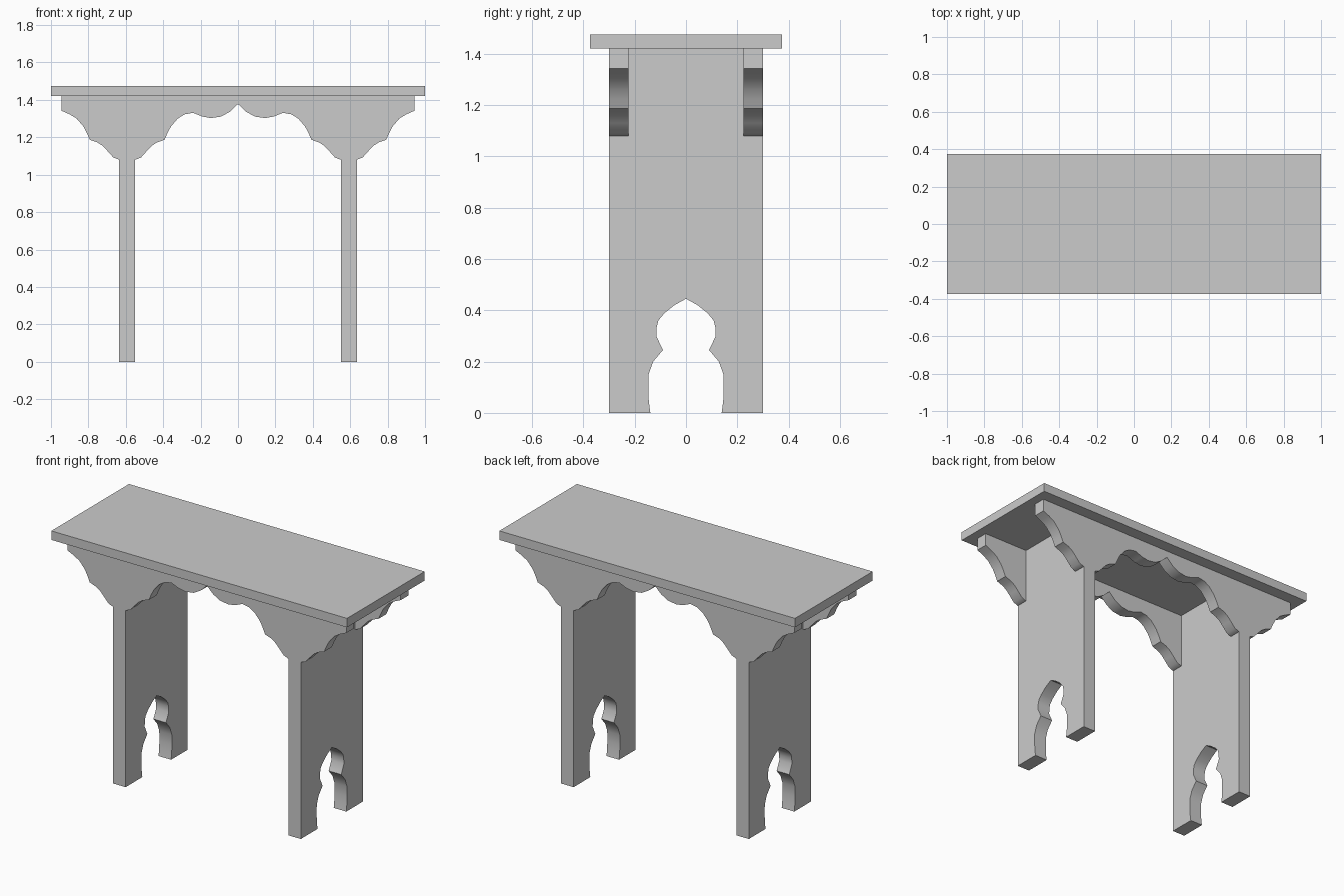
import bpy, bmesh, math
from mathutils import Vector

if "Cube" in bpy.data.objects:
    bpy.data.objects.remove(bpy.data.objects["Cube"])


def extrude_profile(name, pts, to3d, depth):
    """Extrude a closed 2D profile along the vector depth."""
    bm = bmesh.new()
    face = bm.faces.new([bm.verts.new(to3d(a, b)) for a, b in pts])
    ext = bmesh.ops.extrude_face_region(bm, geom=[face])
    moved = [g for g in ext["geom"] if isinstance(g, bmesh.types.BMVert)]
    bmesh.ops.translate(bm, verts=moved, vec=Vector(depth))
    bmesh.ops.recalc_face_normals(bm, faces=bm.faces)
    me = bpy.data.meshes.new(name)
    bm.to_mesh(me)
    bm.free()
    ob = bpy.data.objects.new(name, me)
    bpy.context.collection.objects.link(ob)
    bpy.ops.object.select_all(action='DESELECT')
    ob.select_set(True)
    bpy.context.view_layer.objects.active = ob
    bpy.ops.object.shade_smooth_by_angle(angle=math.radians(33))
    return ob


def mirrored(half):
    """Add the reflection of a half profile; points on the axis are kept once."""
    return half + [(-a, b) for a, b in reversed(half) if a > 0]


# Seat board
seat = [(-1, -0.375), (1, -0.375), (1, 0.375), (-1, 0.375)]
extrude_profile("seat", seat, lambda x, y: (x, y, 1.42), (0, 0, 0.055))

# Scalloped aprons: bracket curve repeats on both sides of each leg
LEG_MID = 0.5925
bracket = [(0.0425, 1.08), (0.074, 1.092), (0.108, 1.13), (0.132, 1.155), (0.158, 1.172),
           (0.2, 1.187), (0.216, 1.224), (0.234, 1.258), (0.27, 1.3), (0.308, 1.323)]
centre = [(0, 1.378), (0.043, 1.337), (0.09, 1.311), (0.145, 1.303), (0.19, 1.311),
          (0.24, 1.331)]
half = (centre + [(LEG_MID - d, z) for d, z in reversed(bracket)]
        + [(LEG_MID + d, z) for d, z in bracket] + [(0.943, 1.342), (0.943, 1.42)])
for name, y in (("front_apron", -0.30), ("back_apron", 0.225)):
    extrude_profile(name, mirrored(half), lambda x, z: (x, y, z), (0, 0.075, 0))

# Slab legs: arched foot cutout, shoulders notched for the aprons
leg = [(0, 0.445), (0.045, 0.42), (0.085, 0.388), (0.108, 0.36), (0.114, 0.335),
       (0.116, 0.3), (0.09, 0.245), (0.128, 0.2), (0.146, 0.15), (0.147, 0.09),
       (0.145, 0.045), (0.139, 0), (0.30, 0), (0.30, 1.08), (0.225, 1.08), (0.225, 1.42)]
for name, x in (("left_leg", -0.635), ("right_leg", 0.55)):
    extrude_profile(name, mirrored(leg), lambda y, z: (x, y, z), (0.085, 0, 0))
